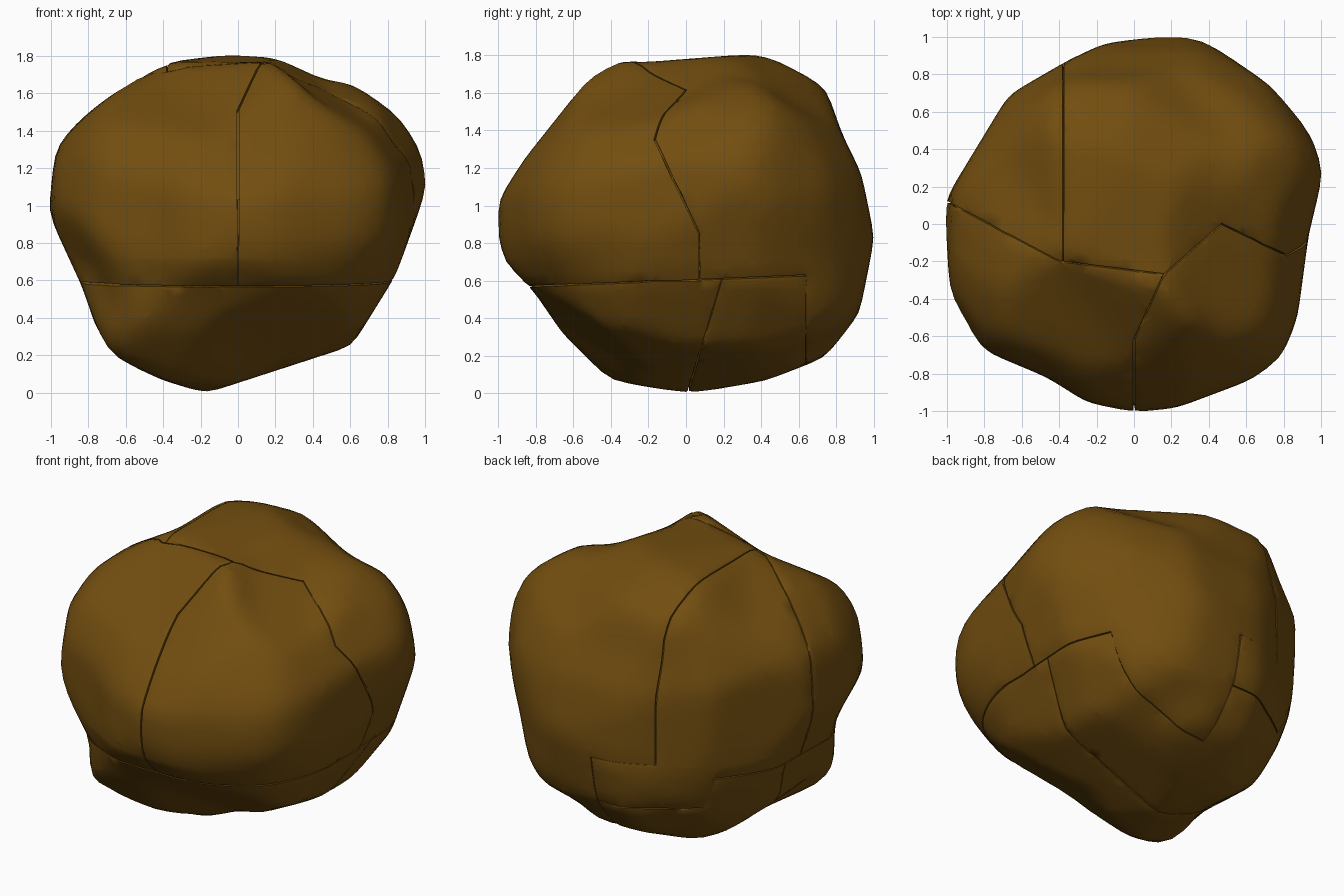
import bpy, bmesh, math
from mathutils import Vector

if "Cube" in bpy.data.objects:
    bpy.data.objects.remove(bpy.data.objects["Cube"])

CENTRE = Vector((0, 0, 0.9))

# Outlines of the boulder: (x, z), (y, z) and (x, y)
FRONT = [(-1, .96), (-.96, 1.31), (-.75, 1.54), (-.4, 1.75), (0, 1.8), (.22, 1.77), (.45, 1.66),
         (.65, 1.64), (.82, 1.51), (.96, 1.3), (1, 1.1), (.83, .63), (.6, .26), (.2, .13),
         (-.17, .01), (-.4, .08), (-.7, .22), (-.82, .57)]
SIDE = [(-.99, 1.02), (-.85, 1.24), (-.43, 1.77), (-.22, 1.75), (.42, 1.8), (.72, 1.66), (.82, 1.37),
        (.92, 1.17), (.99, .83), (.91, .43), (.73, .2), (.42, .08), (.02, .01), (-.4, .08),
        (-.65, .33), (-.8, .55), (-.95, .7), (-1, .88)]
TOP = [(-1, .12), (-.66, .68), (-.35, .86), (-.16, .95), (.22, 1), (.37, .97), (.72, .73), (.93, .49),
       (1, .27), (.92, -.05), (.86, -.5), (.78, -.7), (.62, -.82), (.22, -.97), (0, -.99),
       (-.25, -.94), (-.45, -.81), (-.81, -.66), (-.97, -.36)]
# Slanted outlines, measured from the centre
SLANT_A = [(-1.05, -.04), (-.98, .4), (-.84, .6), (-.62, .74), (-.35, .83), (-.08, 1), (.11, .99),
           (.39, .92), (.64, .68), (.85, .58), (.98, .4), (1.04, .08), (.89, -.34), (.59, -.7),
           (.12, -.82), (.01, -.8), (-.31, -.87), (-.55, -.81), (-.86, -.63), (-.86, -.39)]
SLANT_B = [(-1.04, .19), (-1.01, .4), (-.92, .59), (-.62, .74), (-.42, .74), (-.08, .85), (.06, .96),
           (.45, .69), (.91, .51), (1.01, .31), (1.04, .03), (.86, -.28), (.86, -.52), (.79, -.68),
           (.55, -.74), (.26, -.92), (.04, -.98), (-.44, -.92), (-.62, -.75), (-.83, -.64), (-.94, -.47)]
SLANT_C = [(-1.05, .04), (-1.01, .24), (-.76, .54), (-.52, .85), (-.29, .95), (0, .93), (.45, .93),
           (.75, .79), (.94, .35), (.9, -.29), (.71, -.64), (.42, -.79), (.3, -.96), (.05, -.99),
           (-.32, -.71), (-.8, -.46), (-1, -.22)]


def slant_axes(hx, hy, tilt):
    """Sideways and upward axes of a slanted plane facing (hx, hy)."""
    t = math.radians(tilt)
    return (Vector((-hy, hx, 0)),
            Vector((-hx * math.sin(t), -hy * math.sin(t), math.cos(t))))


X, Y, Z = Vector((1, 0, 0)), Vector((0, 1, 0)), Vector((0, 0, 1))
PLANES = [([(p, q - .9) for p, q in FRONT], X, Z), ([(p, q - .9) for p, q in SIDE], Y, Z), (TOP, X, Y),
          (SLANT_A, *slant_axes(.574, -.819, 25)),
          (SLANT_B, *slant_axes(-.574, .819, 25)),
          (SLANT_C, *slant_axes(.574, .819, -26))]


def reach(outline, a, b):
    """Distance along direction (a, b) to the outline, in units of that direction."""
    if math.hypot(a, b) < 1e-3:
        return 1e3
    best = 1e-6
    for (x1, y1), (x2, y2) in zip(outline, outline[1:] + outline[:1]):
        ex, ey = x2 - x1, y2 - y1
        det = a * ey - b * ex
        if abs(det) < 1e-9:
            continue
        t = (x1 * ey - y1 * ex) / det
        u = (x1 * b - y1 * a) / det
        if t > 0 and -1e-6 <= u <= 1 + 1e-6:
            best = max(best, t)
    return best


def boulder_radii(dirs):
    """Rounded solid, pushed out until it touches every outline."""
    radii, caps = [], []
    for d in dirs:
        limits = [reach(o, d.dot(u), d.dot(v)) for o, u, v in PLANES]
        blend = math.sqrt(2 / sum(1 / t ** 2 for t in limits[:3]))
        caps.append(min(limits) * 1.01)
        radii.append(min(blend * 1.02, caps[-1]))
    for _ in range(3):
        for outline, u, v in PLANES:
            flat = [(d.dot(u), d.dot(v)) for d in dirs]
            for p, q in outline:
                size = math.hypot(p, q)
                n = (p / size, q / size)
                near = [i for i, (a, b) in enumerate(flat)
                        if a * n[0] + b * n[1] > .5 and abs(a * n[1] - b * n[0]) < .06]
                top = max(near, key=lambda i: radii[i] * (flat[i][0] * n[0] + flat[i][1] * n[1]))
                gain = size / (radii[top] * math.hypot(*flat[top])) - 1
                if gain > 0:
                    for i, d in enumerate(dirs):
                        gap = (d - dirs[top]).length_squared
                        if gap < .3:
                            radii[i] *= 1 + gain * math.exp(-gap / .06)
        radii = [min(r, c) for r, c in zip(radii, caps)]
    return radii


def back_seam(x):
    return max(-.2 - .53 * (x + .4), -.2 - .125 * (x + .4))


def front_seam(y):
    return max(0, .16 + (y + .27) * .457)


def right_seam(x, z):
    bend = max(-.48 * (x - .47), .07 - .47 * (z - .85))
    return min(.07, bend, -.27 + (x - .16) * .87)


def plate_name(c):
    if c.z < .6 + .04 * c.y and c.y < .64:
        return "lower_front_plate" if c.y < .19 + .3 * (c.z - .6) else "lower_back_plate"
    if c.y >= .64 and c.z < .41 and c.x < 0:
        return "lower_back_plate"
    if c.x < front_seam(c.y) and c.y < back_seam(c.x):
        return "front_left_plate"
    if c.x >= front_seam(c.y) and c.y < right_seam(c.x, c.z):
        return "front_right_plate"
    return "back_left_plate" if c.x < -.38 or (c.x < 0 and c.z < .72) else "back_right_plate"


brown = bpy.data.materials.new("earth brown")
brown.diffuse_color = (.17, .076, .005, 1)
brown.use_nodes = True
brown.node_tree.nodes["Principled BSDF"].inputs["Base Color"].default_value = brown.diffuse_color


def finish(name, bm):
    mesh = bpy.data.meshes.new(name)
    bm.to_mesh(mesh)
    bm.free()
    mesh.materials.append(brown)
    obj = bpy.data.objects.new(name, mesh)
    bpy.context.collection.objects.link(obj)
    bpy.ops.object.select_all(action='DESELECT')
    obj.select_set(True)
    bpy.context.view_layer.objects.active = obj
    bpy.ops.object.shade_smooth_by_angle(angle=math.radians(40))


# Whole boulder
body = bmesh.new()
bmesh.ops.create_icosphere(body, subdivisions=5, radius=1)
dirs = [v.co.normalized() for v in body.verts]
for v, d, r in zip(body.verts, dirs, boulder_radii(dirs)):
    v.co = CENTRE + d * r
for _ in range(2):
    bmesh.ops.smooth_vert(body, verts=body.verts, factor=.4,
                          use_axis_x=True, use_axis_y=True, use_axis_z=True)
for v in body.verts:
    v.co = CENTRE + (v.co - CENTRE) * 1.006

# Solid core behind the cracks
core = body.copy()
for v in core.verts:
    v.co = CENTRE + (v.co - CENTRE) * .97
finish("core", core)

# Crack planes
cracks = [((0, 0, .6), (0, -.04, 1)), ((0, .19, .6), (0, 1, -.3)), ((0, .64, 0), (0, 1, 0)),
          ((-.4, -.2, 0), (.53, 1, 0)), ((-.4, -.2, 0), (.125, 1, 0)),
          ((.16, -.27, 0), (1, -.457, 0)), ((0, 0, 0), (1, 0, 0)),
          ((0, .07, 0), (0, 1, 0)), ((.47, 0, 0), (.48, 1, 0)), ((0, .07, .85), (0, 1, .47)),
          ((.16, -.27, 0), (-.87, 1, 0)), ((-.38, 0, 0), (1, 0, 0)),
          ((0, 0, .41), (0, 0, 1)), ((0, 0, .72), (0, 0, 1))]
for co, no in cracks:
    bmesh.ops.bisect_plane(body, geom=body.verts[:] + body.edges[:] + body.faces[:],
                           plane_co=co, plane_no=Vector(no).normalized(), dist=.004)

# Separate plates with narrow gaps and inner rims
names = sorted({plate_name(f.calc_center_median()) for f in body.faces})
for name in names:
    bm = body.copy()
    extra = [f for f in bm.faces if plate_name(f.calc_center_median()) != name]
    bmesh.ops.delete(bm, geom=extra, context='FACES')
    middle = sum((v.co for v in bm.verts), Vector()) / len(bm.verts)
    rim = [e for e in bm.edges if e.is_boundary]
    for v in {v for e in rim for v in e.verts}:
        v.co += (middle - v.co).normalized() * .006
    made = bmesh.ops.extrude_edge_only(bm, edges=rim)["geom"]
    for v in made:
        if isinstance(v, bmesh.types.BMVert):
            v.co = CENTRE + (v.co - CENTRE) * .95
    bmesh.ops.recalc_face_normals(bm, faces=bm.faces)
    # Keep the outer skin facing outward
    if sum((f.calc_center_median() - CENTRE).dot(f.normal) * f.calc_area() for f in bm.faces) < 0:
        bmesh.ops.reverse_faces(bm, faces=bm.faces)
    finish(name, bm)
body.free()
